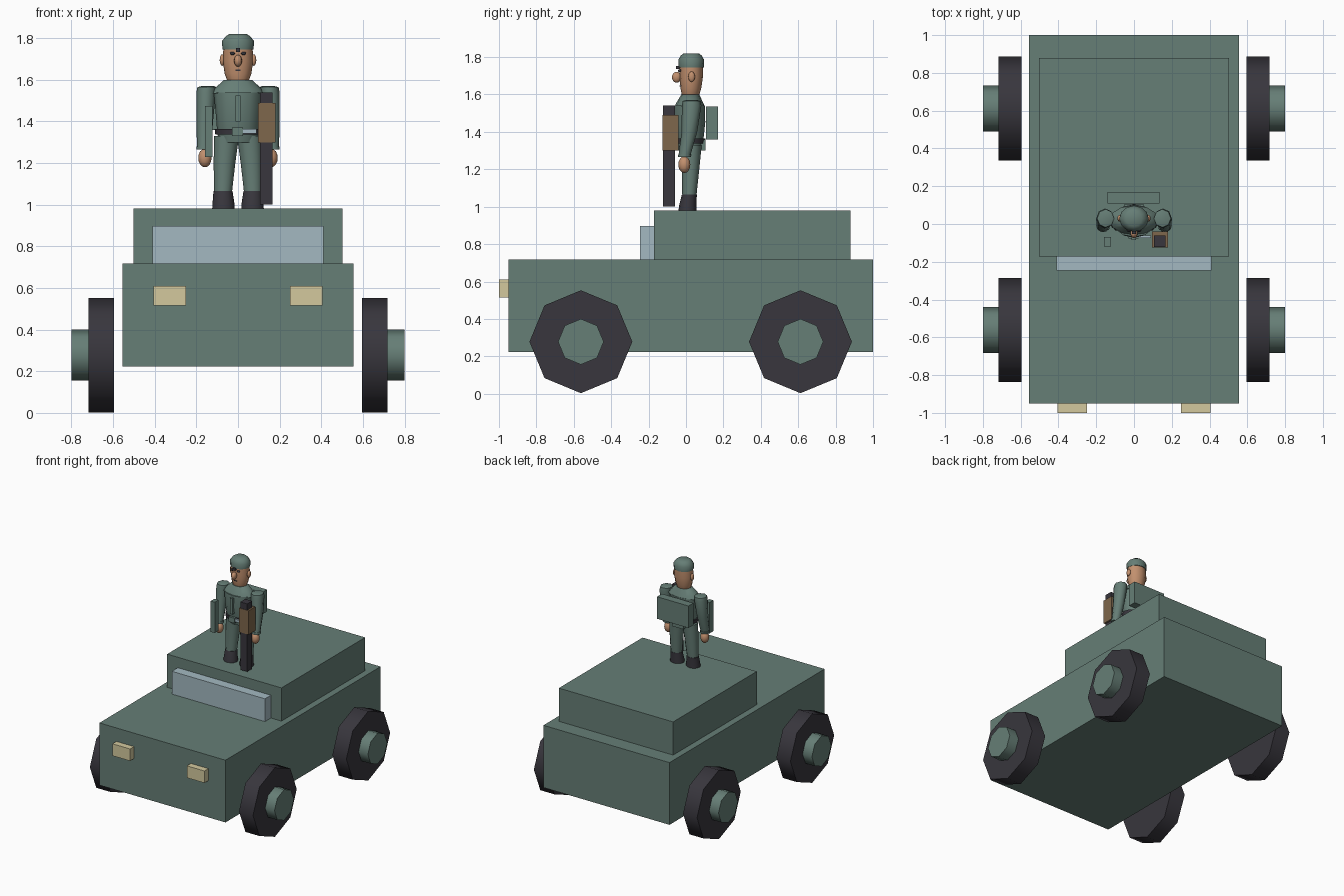
import bpy, bmesh, math
from mathutils import Vector

cube = bpy.data.objects.get("Cube")
if cube:
    bpy.data.objects.remove(cube, do_unlink=True)


def material(name, *srgb):
    m = bpy.data.materials.new(name)
    m.use_nodes = True
    colour = [((c / 255 + 0.055) / 1.055) ** 2.4 for c in srgb] + [1]
    m.diffuse_color = colour
    m.node_tree.nodes["Principled BSDF"].inputs["Base Color"].default_value = colour
    return m


green = material("army green", 102, 126, 118)
black = material("dark rubber", 56, 54, 61)
glass = material("pale glass", 163, 185, 193)
cream = material("lamp cream", 211, 201, 158)
wood = material("rifle wood", 126, 103, 76)
skin = material("skin", 194, 144, 110)


def finish(name, bm, mat, smooth=None):
    bmesh.ops.recalc_face_normals(bm, faces=bm.faces)
    mesh = bpy.data.meshes.new(name)
    bm.to_mesh(mesh)
    bm.free()
    mesh.materials.append(mat)
    obj = bpy.data.objects.new(name, mesh)
    bpy.context.collection.objects.link(obj)
    if smooth:
        bpy.ops.object.select_all(action="DESELECT")
        obj.select_set(True)
        bpy.context.view_layer.objects.active = obj
        bpy.ops.object.shade_smooth_by_angle(angle=math.radians(smooth))
    return obj


def box(name, x, y, z, mat):
    """Box spanning the three (min, max) ranges."""
    bm = bmesh.new()
    bmesh.ops.create_cube(bm, size=1)
    for v in bm.verts:
        v.co = Vector([(a + b) / 2 + c * (b - a) for c, (a, b) in zip(v.co, (x, y, z))])
    return finish(name, bm, mat)


def loft(name, rings, mat, sides=12, smooth=50):
    """Stacked ellipses, each given as (z, centre x, centre y, radius x, radius y)."""
    bm = bmesh.new()
    loops = []
    for z, cx, cy, rx, ry in rings:
        angles = [math.tau * i / sides for i in range(sides)]
        loops.append([bm.verts.new((cx + rx * math.cos(a), cy + ry * math.sin(a), z)) for a in angles])
    for low, high in zip(loops, loops[1:]):
        for i in range(sides):
            j = (i + 1) % sides
            bm.faces.new((low[i], low[j], high[j], high[i]))
    bm.faces.new(loops[0])
    bm.faces.new(loops[-1])
    return finish(name, bm, mat, smooth)


def ball(name, centre, radii, mat):
    bm = bmesh.new()
    bmesh.ops.create_uvsphere(bm, u_segments=12, v_segments=8, radius=1)
    for v in bm.verts:
        v.co = Vector([c + r * p for c, r, p in zip(centre, radii, v.co)])
    return finish(name, bm, mat, 60)


def disc(name, x, y, radius, mat):
    """Eight-sided drum lying along x at axle height."""
    bm = bmesh.new()
    bmesh.ops.create_cone(bm, cap_ends=True, segments=8, radius1=radius, radius2=radius, depth=1)
    for v in bm.verts:
        px, py, pz = v.co
        v.co = ((x[0] + x[1]) / 2 + pz * (x[1] - x[0]), y + px, 0.278 + py)
    return finish(name, bm, mat, 50)


def span(side, a, b):
    return tuple(sorted((side * a, side * b)))


# Vehicle
box("body", (-0.555, 0.555), (-0.95, 1.0), (0.222, 0.717), green)
box("cabin", (-0.503, 0.503), (-0.172, 0.88), (0.717, 0.981), green)
box("windscreen", (-0.41, 0.41), (-0.247, -0.172), (0.717, 0.898), glass)
for side, label in ((1, "left"), (-1, "right")):
    box(label + "_headlight", span(side, 0.25, 0.405), (-1.0, -0.95), (0.515, 0.61), cream)
    for y, end in ((-0.562, "front"), (0.612, "rear")):
        disc(f"{end}_{label}_wheel", span(side, 0.595, 0.718), y, 0.275, black)
        disc(f"{end}_{label}_hub", span(side, 0.718, 0.8), y, 0.122, green)

# Soldier: legs, arms and ears, mirrored
for s, label in ((1, "left"), (-1, "right")):
    loft(label + "_boot", [(0.98, s * 0.07, 0.008, 0.054, 0.048),
                           (1.01, s * 0.07, 0.01, 0.052, 0.046),
                           (1.065, s * 0.072, 0.018, 0.046, 0.04)], black)
    loft(label + "_leg", [(1.06, s * 0.072, 0.018, 0.043, 0.038),
                          (1.2, s * 0.065, 0.025, 0.052, 0.046),
                          (1.33, s * 0.055, 0.028, 0.06, 0.056)], green)
    loft(label + "_arm", [(1.275, s * 0.163, -0.008, 0.034, 0.032),
                          (1.4, s * 0.16, 0.018, 0.04, 0.042),
                          (1.54, s * 0.153, 0.03, 0.047, 0.052),
                          (1.565, s * 0.15, 0.03, 0.045, 0.048),
                          (1.57, s * 0.145, 0.03, 0.03, 0.03)], green, 8)
    loft(label + "_cuff", [(1.265, s * 0.163, -0.008, 0.037, 0.035),
                           (1.28, s * 0.163, -0.006, 0.037, 0.035)], green)
    ball(label + "_hand", (s * 0.159, -0.009, 1.225), (0.032, 0.032, 0.045), skin)
    ball(label + "_ear", (s * 0.076, 0.03, 1.695), (0.012, 0.018, 0.028), skin)
    ball(label + "_eye", (s * 0.027, -0.034, 1.727), (0.012, 0.008, 0.008), black)

# Jacket with collar and belt
loft("jacket", [(1.3, 0, 0.025, 0.092, 0.066), (1.35, 0, 0.02, 0.1, 0.072),
                (1.45, 0, 0.015, 0.108, 0.088), (1.54, 0, 0.017, 0.118, 0.085)], green)
loft("shoulder_yoke", [(1.535, 0, 0.02, 0.13, 0.08), (1.555, 0, 0.02, 0.115, 0.072),
                       (1.6, 0, 0.023, 0.068, 0.048)], green)
loft("belt", [(1.337, 0, 0.02, 0.109, 0.081), (1.365, 0, 0.02, 0.112, 0.084)], black)
box("buckle", (-0.03, 0.025), (-0.078, -0.06), (1.33, 1.37), green)
box("belt_blade", (0.025, 0.09), (-0.075, -0.06), (1.343, 1.363), glass)
box("jacket_flap", (-0.013, 0.011), (-0.084, -0.06), (1.4, 1.525), green)
box("belt_pouch", (-0.05, 0.05), (0.08, 0.105), (1.3, 1.36), green)

# Head and cap
loft("head", [(1.575, 0, 0.024, 0.04, 0.038), (1.595, 0, 0.024, 0.052, 0.046),
              (1.63, 0, 0.026, 0.064, 0.055), (1.69, 0, 0.028, 0.073, 0.062),
              (1.76, 0, 0.028, 0.07, 0.062)], skin)
ball("nose", (0, -0.05, 1.692), (0.019, 0.025, 0.029), skin)
box("mouth", (-0.012, 0.012), (-0.034, -0.027), (1.643, 1.649), black)
loft("cap", [(1.745, 0, 0.028, 0.074, 0.067), (1.785, 0, 0.028, 0.078, 0.069),
             (1.808, 0, 0.028, 0.06, 0.056), (1.82, 0, 0.028, 0.042, 0.04)], green)
box("cap_badge", (-0.01, 0.01), (-0.054, -0.034), (1.735, 1.752), black)

# Gear
box("backpack", (-0.14, 0.136), (0.108, 0.17), (1.36, 1.535), green)
box("rifle", (0.106, 0.166), (-0.122, -0.06), (1.0, 1.54), black)
box("rifle_stock", (0.096, 0.18), (-0.125, -0.04), (1.3, 1.49), wood)
box("side_pouch", (-0.158, -0.122), (-0.118, -0.07), (1.23, 1.475), green)
